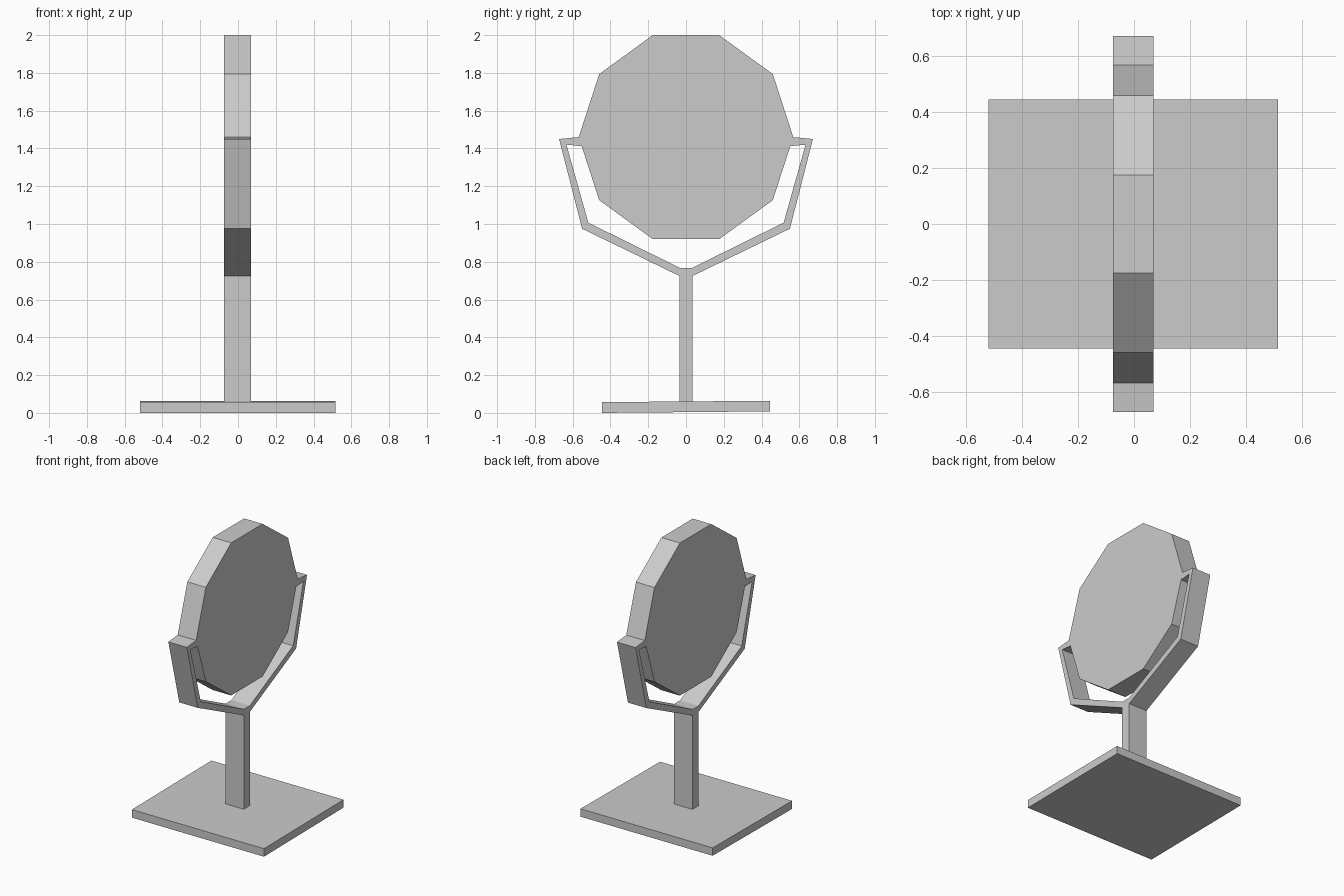
import bpy, bmesh, math

if "Cube" in bpy.data.objects:
    bpy.data.objects.remove(bpy.data.objects["Cube"])

X0, X1 = -0.075, 0.07   # shared depth of stand and mirror


def prism(name, profile, x0=X0, x1=X1):
    """Extrude a (y, z) outline along x."""
    bm = bmesh.new()
    face = bm.faces.new([bm.verts.new((x0, y, z)) for y, z in profile])
    ext = bmesh.ops.extrude_face_region(bm, geom=[face])
    moved = [v for v in ext["geom"] if isinstance(v, bmesh.types.BMVert)]
    bmesh.ops.translate(bm, verts=moved, vec=(x1 - x0, 0, 0))
    bmesh.ops.recalc_face_normals(bm, faces=bm.faces)
    mesh = bpy.data.meshes.new(name)
    bm.to_mesh(mesh)
    bm.free()
    obj = bpy.data.objects.new(name, mesh)
    bpy.context.collection.objects.link(obj)
    return obj


# Base plate, very slightly tilted
prism("base_plate", [(-0.445, 0.0), (0.445, 0.008), (0.445, 0.064), (-0.445, 0.057)],
      -0.52, 0.515)

# Ten-sided mirror disc
R, CZ = 0.568, 1.46
prism("mirror_disc", [(R * math.cos(i * math.pi / 5), CZ + R * math.sin(i * math.pi / 5))
                      for i in range(10)])

# Post and forked yoke as one mirrored outline
half = [(0.035, 0.05), (0.035, 0.725), (0.55, 0.975), (0.672, 1.45), (0.568, 1.46),
        (0.553, 1.412), (0.633, 1.42), (0.517, 1.007), (0.033, 0.768)]
prism("yoke_stand", half + [(-y, z) for y, z in reversed(half)])
